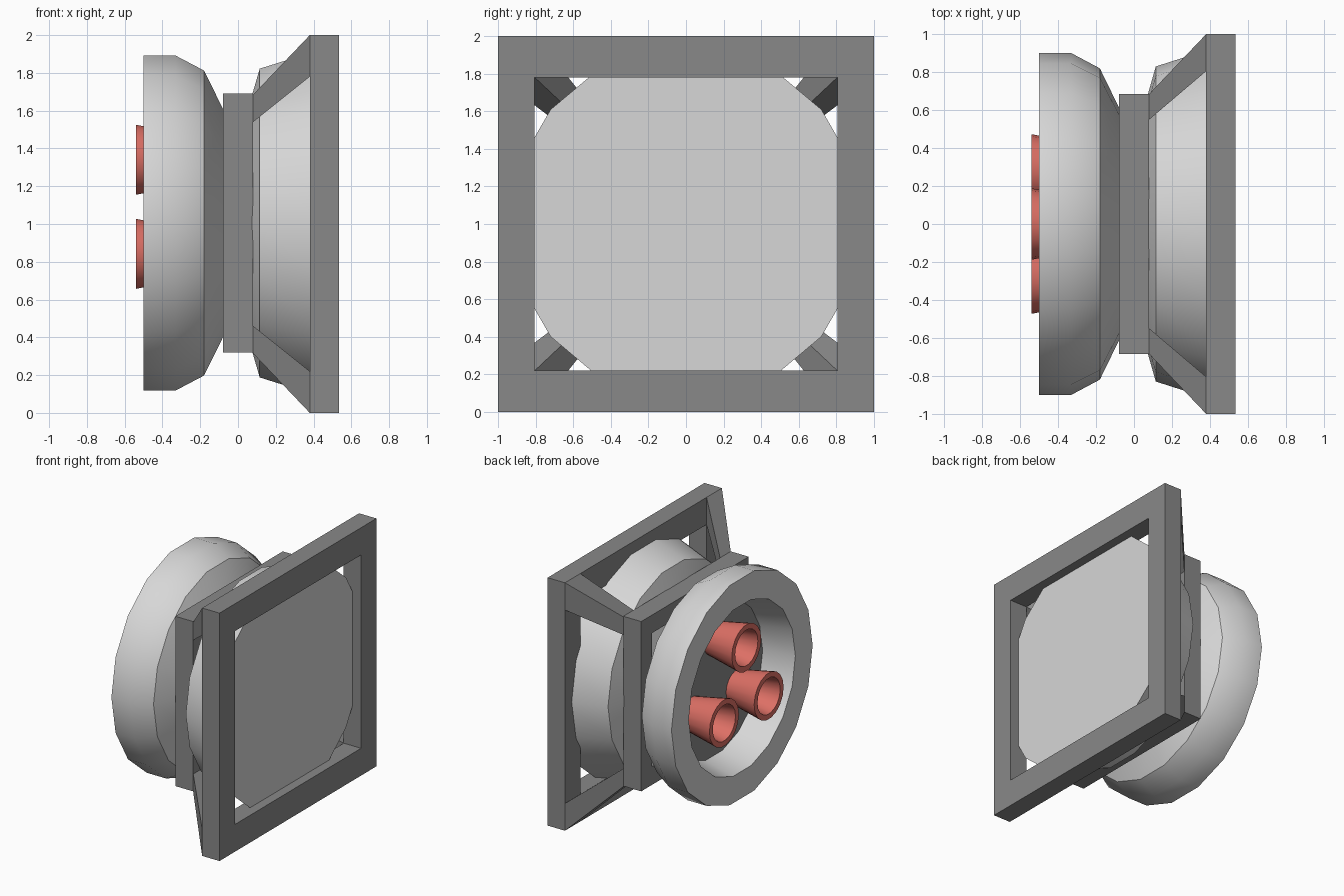
import bpy, bmesh, math

if "Cube" in bpy.data.objects:
    bpy.data.objects.remove(bpy.data.objects["Cube"])


def material(name, r, g, b):
    m = bpy.data.materials.new(name)
    m.diffuse_color = (r, g, b, 1)
    m.use_nodes = True
    m.node_tree.nodes["Principled BSDF"].inputs["Base Color"].default_value = m.diffuse_color
    return m


LIGHT = material("light_grey", 0.68, 0.68, 0.68)
DARK = material("dark_grey", 0.25, 0.25, 0.25)
RED = material("coral_red", 0.72, 0.16, 0.13)


def finish(name, bm, mats, smooth=False):
    bmesh.ops.recalc_face_normals(bm, faces=bm.faces)
    me = bpy.data.meshes.new(name)
    bm.to_mesh(me)
    bm.free()
    for m in mats:
        me.materials.append(m)
    ob = bpy.data.objects.new(name, me)
    bpy.context.collection.objects.link(ob)
    if smooth:
        bpy.ops.object.select_all(action='DESELECT')
        ob.select_set(True)
        bpy.context.view_layer.objects.active = ob
        bpy.ops.object.shade_smooth_by_angle(angle=math.radians(30))
    return ob


def lathe(name, profile, y, z, sides, mats, closed=False, dark_cap=False):
    """Revolve (x, radius) points about an axis parallel to x."""
    bm = bmesh.new()
    rings = []
    for x, r in profile:
        rings.append([bm.verts.new((x, y + r * math.cos(a), z + r * math.sin(a)))
                      for a in (2 * math.pi * i / sides for i in range(sides))])
    pairs = list(zip(rings, rings[1:]))
    if closed:
        pairs.append((rings[-1], rings[0]))
    for a, b in pairs:
        for i in range(sides):
            j = (i + 1) % sides
            bm.faces.new((a[i], a[j], b[j], b[i]))
    if not closed:
        first = bm.faces.new(rings[0])
        bm.faces.new(rings[-1])
        if dark_cap:
            first.material_index = 1
    return finish(name, bm, mats, smooth=True)


def square_frame(name, x0, x1, outer, inner_y, inner_z):
    """Square ring standing in the yz plane."""
    bm = bmesh.new()
    signs = ((-1, -1), (1, -1), (1, 1), (-1, 1))
    loops = [[bm.verts.new((x, s * hy, 1.005 * (outer < 1) + (outer >= 1) + t * hz)) for s, t in signs]
             for x, hy, hz in ((x0, outer, outer), (x1, outer, outer),
                               (x1, inner_y, inner_z), (x0, inner_y, inner_z))]
    for k in range(4):
        a, b = loops[k], loops[(k + 1) % 4]
        for i in range(4):
            j = (i + 1) % 4
            bm.faces.new((a[i], a[j], b[j], b[i]))
    return finish(name, bm, [DARK])


# Body: hollow dish, narrow neck and flared front with flat face
lathe("body", [(-0.25, 0.62), (-0.5, 0.68), (-0.5, 0.9), (-0.33, 0.9), (-0.18, 0.82),
               (-0.08, 0.615), (0.0, 0.42), (0.075, 0.69), (0.115, 0.83), (0.46, 0.94)],
      0, 1.005, 18, [LIGHT, DARK], dark_cap=True)

# Three flared nozzles inside the dish
for n, (y, z) in enumerate(((0, 1.34), (0.285, 0.842), (-0.285, 0.842))):
    lathe(f"nozzle_{n + 1}", [(-0.24, 0.13), (-0.54, 0.188), (-0.54, 0.145), (-0.26, 0.095)],
          y, z, 18, [RED])

# Small and large square frames
square_frame("small_frame", -0.08, 0.08, 0.685, 0.55, 0.54)
square_frame("large_frame", 0.38, 0.535, 1.0, 0.805, 0.78)

# Corner struts joining the frames
for s in (-1, 1):
    for t in (-1, 1):
        bm = bmesh.new()
        for x, o, iy, iz in ((0.08, 0.685, 0.55, 0.54), (0.38, 1.0, 0.805, 0.78)):
            for y in (o, iy):
                for z in (o, iz):
                    bm.verts.new((x, s * y, 1.0 + t * z))
        bmesh.ops.convex_hull(bm, input=bm.verts[:])
        bmesh.ops.dissolve_limit(bm, angle_limit=0.02, verts=bm.verts[:], edges=bm.edges[:])
        finish("strut_" + ("left" if s < 0 else "right") + ("_lower" if t < 0 else "_upper"), bm, [DARK])
